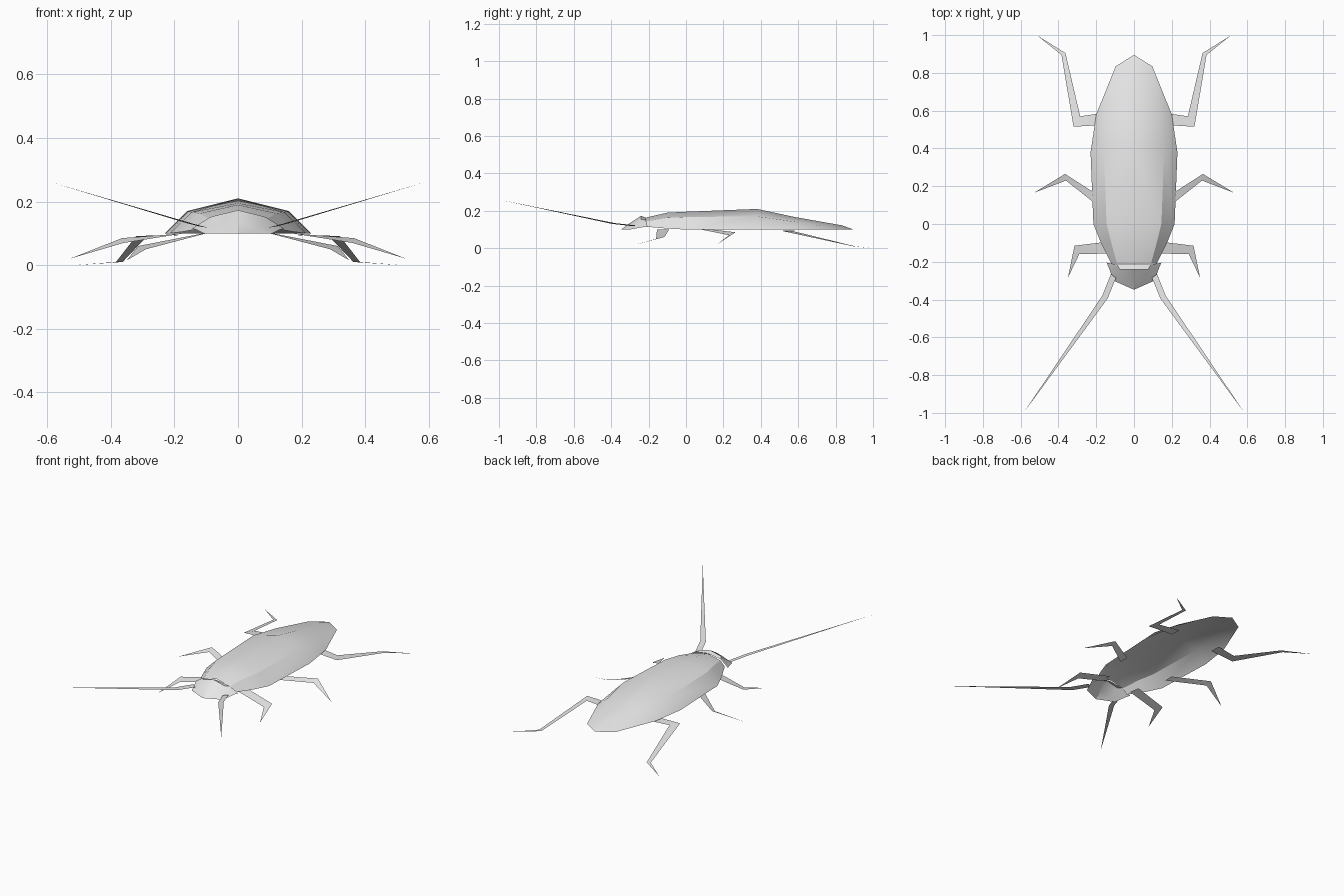
import bpy, bmesh, math

cube = bpy.data.objects.get("Cube")
if cube:
    bpy.data.objects.remove(cube)

grey = bpy.data.materials.new("light_grey")
grey.use_nodes = True
grey.diffuse_color = (0.8, 0.8, 0.8, 1)
grey.node_tree.nodes["Principled BSDF"].inputs["Base Color"].default_value = (0.8, 0.8, 0.8, 1)


def loft(name, rows):
    """Skin between rows of points on the +x half, faces upward, mirrored."""
    bm = bmesh.new()
    grid = [[bm.verts.new(p) for p in row] for row in rows]
    for a, b in zip(grid, grid[1:]):
        for i in range(len(a) - 1):
            bm.faces.new((a[i], a[i + 1], b[i + 1], b[i]))
    bmesh.ops.remove_doubles(bm, verts=bm.verts, dist=0.0005)
    bm.normal_update()
    bmesh.ops.reverse_faces(bm, faces=[f for f in bm.faces if f.normal.z < 0])
    mesh = bpy.data.meshes.new(name)
    bm.to_mesh(mesh)
    bm.free()
    mesh.materials.append(grey)
    ob = bpy.data.objects.new(name, mesh)
    bpy.context.collection.objects.link(ob)
    mod = ob.modifiers.new("mirror", "MIRROR")
    mod.merge_threshold = 0.001
    bpy.ops.object.select_all(action="DESELECT")
    ob.select_set(True)
    bpy.context.view_layer.objects.active = ob
    bpy.ops.object.modifier_apply(modifier="mirror")
    bpy.ops.object.shade_smooth_by_angle(angle=math.radians(30))
    return ob


def shell_row(y, rim, crease, ridge):
    """Rim, crease and ridge points of the open shell at one station."""
    return [(rim[0], y, rim[1]), (crease[0], y, crease[1]), (0, y, ridge)]


# Body shell, open underneath
loft("body_shell", [
    shell_row(-0.21, (0.12, 0.115), (0.09, 0.145), 0.165),
    shell_row(-0.10, (0.175, 0.105), (0.12, 0.163), 0.19),
    shell_row(0.00, (0.215, 0.10), (0.145, 0.167), 0.195),
    shell_row(0.38, (0.23, 0.10), (0.16, 0.17), 0.21),
    shell_row(0.58, (0.20, 0.10), (0.143, 0.142), 0.167),
    [(0.097, 0.835, 0.10), (0.097, 0.835, 0.10), (0, 0.835, 0.122)],
    [(0, 0.895, 0.10)] * 3,
])

# Head shell with a raised collar at the back
loft("head_shell", [
    [(0.145, -0.205, 0.115), (0.09, -0.215, 0.15), (0, -0.215, 0.163)],
    [(0.132, -0.235, 0.112), (0.075, -0.24, 0.155), (0, -0.24, 0.173)],
    [(0.108, -0.30, 0.10), (0.055, -0.30, 0.115), (0, -0.295, 0.138)],
    [(0, -0.348, 0.10)] * 3,
])

# Flat ribbon legs, each tapering to a point
loft("front_legs", [
    [(0.11, -0.09, 0.10), (0.10, -0.155, 0.10)],
    [(0.315, -0.115, 0.06), (0.29, -0.16, 0.05)],
    [(0.35, -0.285, 0.015)] * 2,
])
loft("middle_legs", [
    [(0.17, 0.14, 0.10), (0.17, 0.08, 0.10)],
    [(0.365, 0.265, 0.085), (0.36, 0.23, 0.07)],
    [(0.53, 0.165, 0.02)] * 2,
])
loft("back_legs", [
    [(0.15, 0.59, 0.095), (0.15, 0.525, 0.095)],
    [(0.285, 0.57, 0.092), (0.32, 0.515, 0.092)],
    [(0.363, 0.905, 0.01), (0.384, 0.895, 0.01)],
    [(0.515, 1.0, 0.0)] * 2,
])

# Antennae sweeping forward and up
loft("antennae", [
    [(0.095, -0.285, 0.118), (0.122, -0.265, 0.122)],
    [(0.14, -0.395, 0.13), (0.168, -0.38, 0.134)],
    [(0.585, -1.0, 0.26)] * 2,
])
